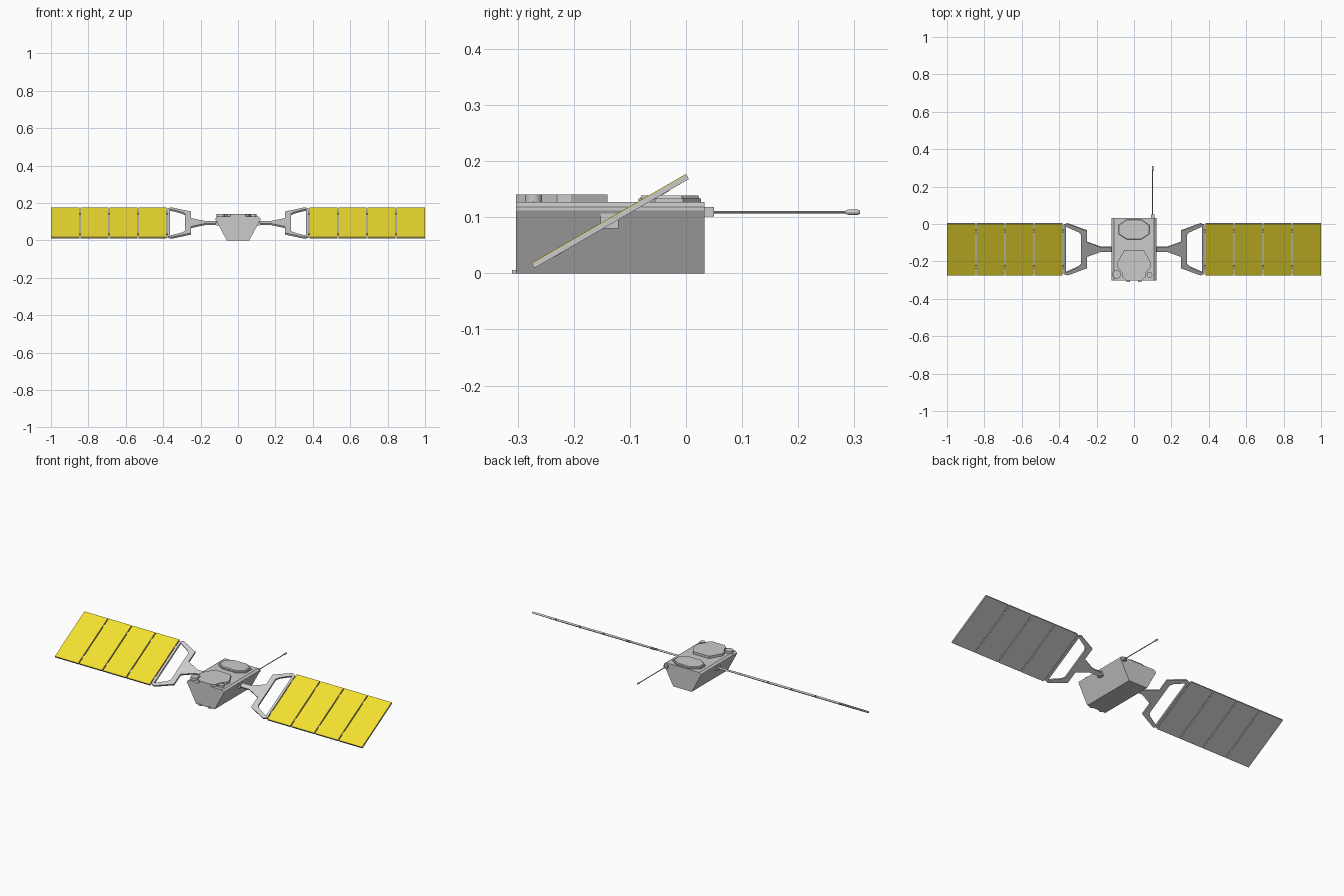
import bpy, bmesh, math
from mathutils import Matrix, Vector

if "Cube" in bpy.data.objects:
    bpy.data.objects.remove(bpy.data.objects["Cube"])

gold = bpy.data.materials.new("solar_yellow")
gold.diffuse_color = (0.9, 0.75, 0.03, 1)
gold.use_nodes = True
gold.node_tree.nodes["Principled BSDF"].inputs["Base Color"].default_value = gold.diffuse_color


def finish(name, bm, matrix=None, mat=None):
    if matrix is not None:
        bm.transform(matrix)
    bmesh.ops.recalc_face_normals(bm, faces=bm.faces[:])
    me = bpy.data.meshes.new(name)
    bm.to_mesh(me)
    bm.free()
    ob = bpy.data.objects.new(name, me)
    bpy.context.collection.objects.link(ob)
    if mat:
        me.materials.append(mat)
    return ob


def prism(name, pts, lo, hi, inset=1.0, matrix=None, mat=None):
    """Extrude a 2D outline from lo to hi, scaling the top about its centre."""
    bm = bmesh.new()
    c = sum((Vector(p) for p in pts), Vector((0, 0))) / len(pts)
    a = [bm.verts.new((x, y, lo)) for x, y in pts]
    b = [bm.verts.new((*(c + (Vector(p) - c) * inset), hi)) for p in pts]
    bm.faces.new(a)
    bm.faces.new(b)
    n = len(pts)
    for i in range(n):
        bm.faces.new((a[i], a[(i + 1) % n], b[(i + 1) % n], b[i]))
    return finish(name, bm, matrix, mat)


def box(name, x0, x1, y0, y1, z0, z1, matrix=None, mat=None):
    return prism(name, [(x0, y0), (x1, y0), (x1, y1), (x0, y1)], z0, z1, 1, matrix, mat)


def rod(name, r1, r2, depth, loc, along_y=False, seg=16):
    bm = bmesh.new()
    bmesh.ops.create_cone(bm, cap_ends=True, segments=seg, radius1=r1, radius2=r2, depth=depth)
    m = Matrix.Translation(loc)
    if along_y:
        m = m @ Matrix.Rotation(-math.pi / 2, 4, 'X')
    return finish(name, bm, m)


def mirrored(half):
    return half + [(-x, y) for x, y in reversed(half)]


# Hull: trapezoid section extruded along y
to_y = Matrix(((1, 0, 0, 0), (0, 0, 1, 0), (0, 1, 0, 0), (0, 0, 0, 1)))
prism("hull", mirrored([(0.06, 0), (0.12, 0.112), (0.12, 0.118), (0.108, 0.127)]),
      -0.303, 0.033, 1, to_y)

# Raised decks on top
prism("front_deck", mirrored([(0.04, -0.303), (0.06, -0.285), (0.065, -0.26), (0.09, -0.23),
                              (0.09, -0.205), (0.052, -0.14)]), 0.125, 0.141)
prism("rear_deck", mirrored([(0.045, -0.085), (0.09, -0.055), (0.09, -0.005), (0.045, 0.027)]),
      0.125, 0.133)
prism("rear_deck_cap", mirrored([(0.04, -0.082), (0.084, -0.053), (0.084, -0.007), (0.04, 0.024)]),
      0.132, 0.139, 0.96)

# Round sensors at the front corners and small nozzles on the nose
rod("left_sensor", 0.022, 0.022, 0.018, (-0.092, -0.27, 0.132), seg=24)
rod("right_sensor", 0.015, 0.015, 0.018, (0.083, -0.272, 0.132), seg=24)
for s in (-1, 1):
    x = s * 0.031
    box("nose_foot", x - 0.009, x + 0.009, -0.31, -0.3, 0, 0.006)

# Rear antenna
box("antenna_mount", 0.09, 0.11, 0.02, 0.05, 0.101, 0.118)
rod("antenna_rod", 0.0025, 0.0025, 0.24, (0.1, 0.168, 0.109), True, 8)
rod("antenna_tip_base", 0.003, 0.005, 0.005, (0.1, 0.287, 0.109), True, 12)
rod("antenna_tip", 0.005, 0.005, 0.016, (0.1, 0.2975, 0.109), True, 12)
rod("antenna_tip_end", 0.005, 0.003, 0.0045, (0.1, 0.3077, 0.109), True, 12)

# Wings: built flat in local space, tilted 30 degrees and mirrored
tilt = Matrix.Translation((0, -0.135, 0.093)) @ Matrix.Rotation(math.radians(30), 4, 'X')
EDGES = [0.38, 0.535, 0.69, 0.845, 1.0]
for s, side in ((-1, "left"), (1, "right")):
    flip = Matrix.Diagonal((s, 1, 1, 1))
    wing = tilt @ flip
    box(side + "_hub", 0.07, 0.118, -0.152, -0.12, 0.08, 0.107, flip)

    # Yoke: arm and fork as one outline surrounding the open window
    arm = [(0.1, 0.013), (0.175, 0.013), (0.252, 0.045), (0.252, 0.115), (0.355, 0.159), (0.378, 0.15)]
    hole = [(0.364, 0.142), (0.298, 0.108), (0.284, 0.092)]
    bm = bmesh.new()
    for v in (1, -1):
        top = [(x, y * v) for x, y in arm]
        win = [(x, y * v) for x, y in hole]
        quads = [
            [(0.1, 0), top[0], top[1], (0.175, 0)],
            [(0.175, 0), top[1], top[2], (0.252, 0)],
            [(0.252, 0), top[2], (0.284, 0.045 * v), (0.284, 0)],
            [top[2], top[3], win[2], (0.284, 0.045 * v)],
            [top[3], win[1], win[2]],
            [top[3], top[4], win[0], win[1]],
            [top[4], top[5], win[0]],
            [win[0], top[5], (0.378, 0), (0.364, 0)],
        ]
        for q in quads:
            bm.faces.new([bm.verts.new((x, y, -0.005)) for x, y in q])
    bmesh.ops.remove_doubles(bm, verts=bm.verts[:], dist=1e-5)
    bmesh.ops.recalc_face_normals(bm, faces=bm.faces[:])
    ext = bmesh.ops.extrude_face_region(bm, geom=bm.faces[:], use_keep_orig=True)
    bmesh.ops.translate(bm, vec=(0, 0, 0.01),
                        verts=[g for g in ext["geom"] if isinstance(g, bmesh.types.BMVert)])
    finish(side + "_yoke", bm, wing)

    # Four solar panels: grey backing with yellow cells, joined by hinges
    for i in range(4):
        a = EDGES[i] + 0.003
        b = EDGES[i + 1] - (0.003 if i < 3 else 0)
        box(f"{side}_panel_{i + 1}", a, b, -0.159, 0.159, -0.005, 0.004, wing)
        box(f"{side}_cells_{i + 1}", a, b, -0.159, 0.159, 0.004, 0.0055, wing, gold)
        for v in (-0.11, 0.11):
            e = EDGES[i]
            box(f"{side}_hinge", e - 0.006, e + 0.006, v - 0.009, v + 0.009, -0.006, 0.003, wing)
